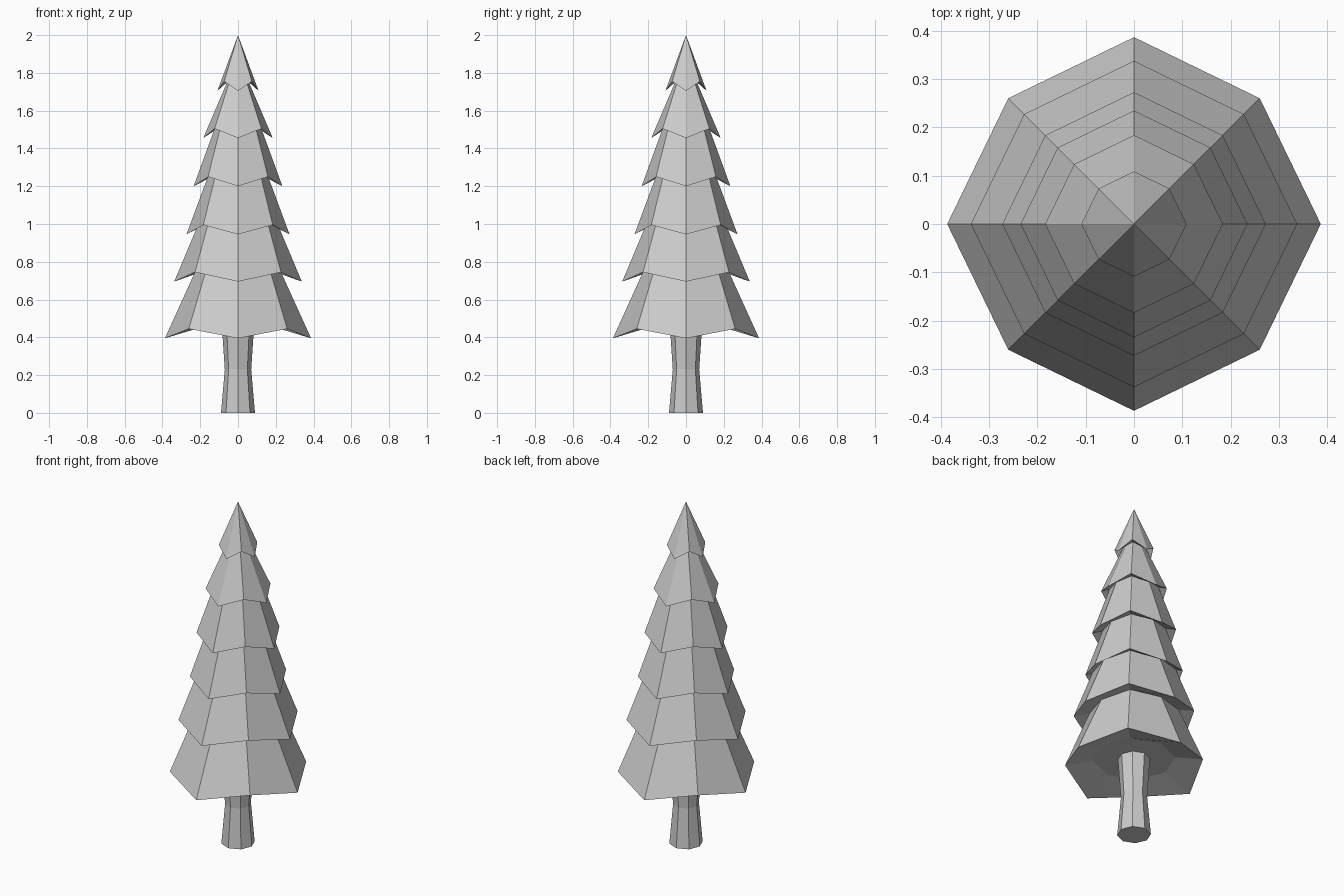
import bpy, bmesh
from math import sin, cos, pi

if "Cube" in bpy.data.objects:
    bpy.data.objects.remove(bpy.data.objects["Cube"])

SIDES = 8


def ring(bm, r, z, diag=1.0, lift=0.0):
    """Octagon ring; corners on the diagonals get their own scale and lift."""
    verts = []
    for i in range(SIDES):
        k = r * (diag if i % 2 else 1.0)
        a = 2 * pi * i / SIDES
        verts.append(bm.verts.new((k * cos(a), k * sin(a), z + (lift if i % 2 else 0))))
    return verts


def bridge(bm, a, b):
    for i in range(SIDES):
        j = (i + 1) % SIDES
        bm.faces.new((a[i], a[j], b[j], b[i]))


def finish(bm, name):
    bmesh.ops.recalc_face_normals(bm, faces=bm.faces)
    me = bpy.data.meshes.new(name)
    bm.to_mesh(me)
    bm.free()
    bpy.context.collection.objects.link(bpy.data.objects.new(name, me))


# Foliage: zigzag hems (radius, low z), each followed upward by a tucked-in ring
hems = [(0.387, 0.395), (0.338, 0.695), (0.273, 0.945),
        (0.235, 1.20), (0.184, 1.455), (0.109, 1.705)]
necks = [0.228, 0.212, 0.160, 0.124, 0.056]

bm = bmesh.new()
prev = ring(bm, 0.22, 0.465)
bm.faces.new(prev)                                   # underside
for i, (r, z) in enumerate(hems):
    hem = ring(bm, r, z, 0.952, 0.05)
    bridge(bm, prev, hem)
    if i < len(necks):
        prev = ring(bm, necks[i], hems[i + 1][1] + 0.05, 1.05, 0.01)
        bridge(bm, hem, prev)
tip = bm.verts.new((0, 0, 2.0))
for i in range(SIDES):
    bm.faces.new((hem[i], hem[(i + 1) % SIDES], tip))
finish(bm, "foliage")

# Trunk: waisted octagonal post
bm = bmesh.new()
rings = [ring(bm, r, z) for r, z in [(0.09, 0), (0.07, 0.23), (0.086, 0.47)]]
for a, b in zip(rings, rings[1:]):
    bridge(bm, a, b)
bm.faces.new(rings[0])
bm.faces.new(rings[-1])
finish(bm, "trunk")
